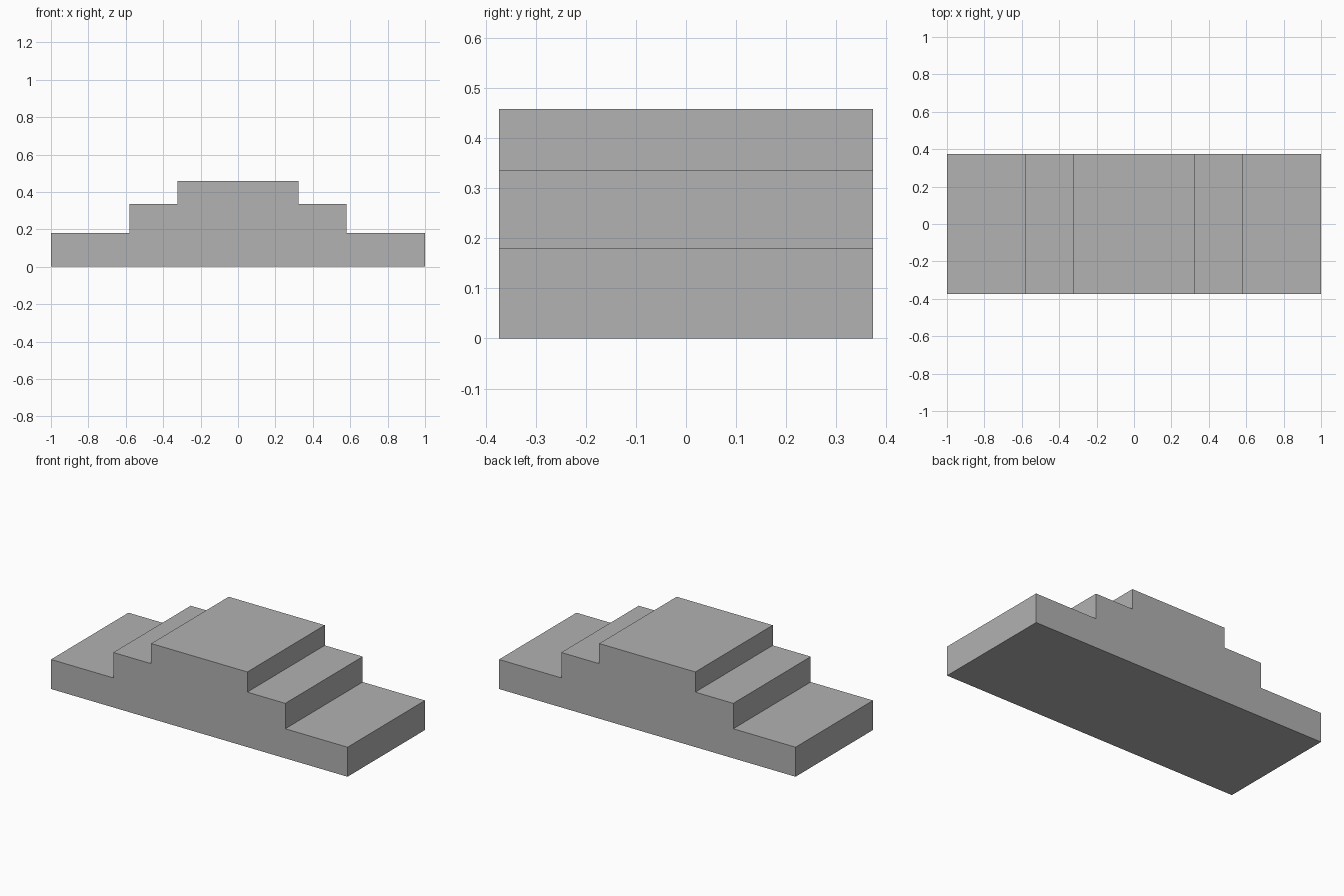
import bpy
import bmesh

cube = bpy.data.objects.get("Cube")
if cube:
    bpy.data.objects.remove(cube, do_unlink=True)

HALF_DEPTH = 0.373

# Single matte grey
grey = bpy.data.materials.new("plain_grey")
grey.use_nodes = True
colour = (0.445, 0.445, 0.445, 1)
grey.diffuse_color = colour
grey.node_tree.nodes["Principled BSDF"].inputs["Base Color"].default_value = colour

# Right half of the stepped outline as (x, z), mirrored for the other half
half = [(1, 0), (1, 0.18), (0.58, 0.18), (0.58, 0.335), (0.324, 0.335), (0.324, 0.458)]
outline = half + [(-x, z) for x, z in reversed(half)]

# Extrude the outline from front to back
bm = bmesh.new()
front = bm.faces.new([bm.verts.new((x, -HALF_DEPTH, z)) for x, z in outline])
extruded = bmesh.ops.extrude_face_region(bm, geom=[front], use_keep_orig=True)
back_verts = [g for g in extruded["geom"] if isinstance(g, bmesh.types.BMVert)]
bmesh.ops.translate(bm, verts=back_verts, vec=(0, 2 * HALF_DEPTH, 0))
bmesh.ops.recalc_face_normals(bm, faces=bm.faces)

mesh = bpy.data.meshes.new("stepped_platform")
bm.to_mesh(mesh)
bm.free()
mesh.materials.append(grey)
platform = bpy.data.objects.new("stepped_platform", mesh)
bpy.context.collection.objects.link(platform)
